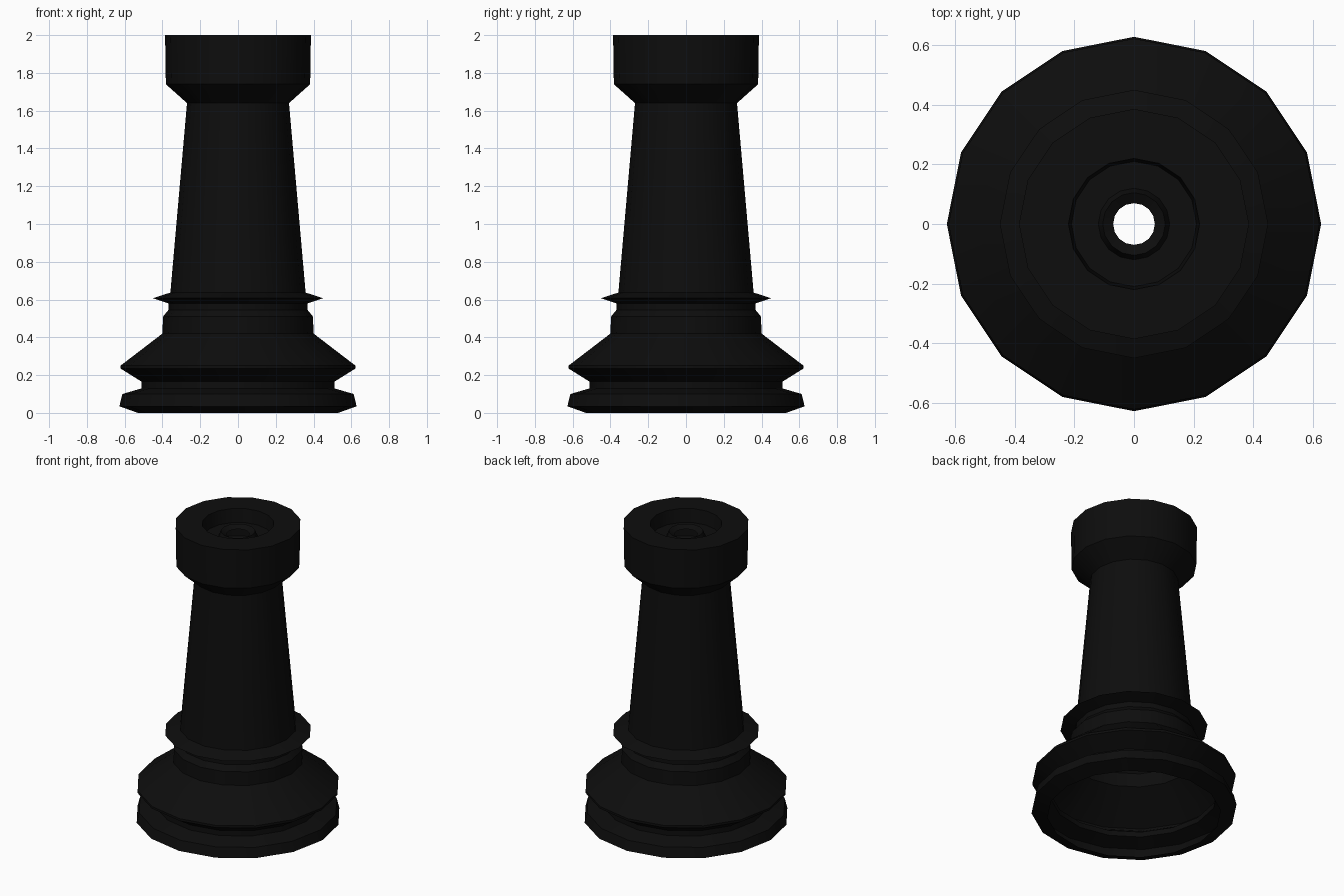
import bpy, bmesh, math

if "Cube" in bpy.data.objects:
    bpy.data.objects.remove(bpy.data.objects["Cube"])

SIDES = 16

black = bpy.data.materials.new("black")
black.diffuse_color = (0.004, 0.004, 0.004, 1)
black.use_nodes = True
black.node_tree.nodes["Principled BSDF"].inputs["Base Color"].default_value = black.diffuse_color


def lathe(name, profile, mat):
    """Turn a (radius, height) profile around the z axis as an open shell."""
    bm = bmesh.new()
    rings = []
    for r, z in profile:
        rings.append([bm.verts.new((r * math.cos(2 * math.pi * i / SIDES),
                                    r * math.sin(2 * math.pi * i / SIDES), z))
                      for i in range(SIDES)])
    for low, high in zip(rings, rings[1:]):
        for i in range(SIDES):
            j = (i + 1) % SIDES
            bm.faces.new((low[i], low[j], high[j], high[i]))
    mesh = bpy.data.meshes.new(name)
    bm.to_mesh(mesh)
    bm.free()
    mesh.materials.append(mat)
    obj = bpy.data.objects.new(name, mesh)
    bpy.context.collection.objects.link(obj)
    bpy.ops.object.select_all(action='DESELECT')
    obj.select_set(True)
    bpy.context.view_layer.objects.active = obj
    bpy.ops.object.shade_smooth_by_angle(angle=math.radians(30))
    return obj


# Stepped foot, open underneath
lathe("base", [(0.53, 0), (0.628, 0.035), (0.612, 0.10), (0.51, 0.13),
               (0.51, 0.165), (0.622, 0.235), (0.622, 0.25), (0.40, 0.42)], black)

# Collar with its sharp thin flange
lathe("collar", [(0.40, 0.42), (0.397, 0.51), (0.368, 0.545), (0.368, 0.58),
                 (0.45, 0.607), (0.358, 0.637)], black)

# Tapered shaft
lathe("shaft", [(0.358, 0.637), (0.27, 1.64)], black)

# Flared head with sunken top, raised inner ring and centre hole
lathe("head", [(0.27, 1.64), (0.382, 1.74), (0.386, 2.0), (0.22, 2.0),
               (0.21, 1.91), (0.12, 1.91), (0.105, 1.95), (0.07, 1.93)], black)
